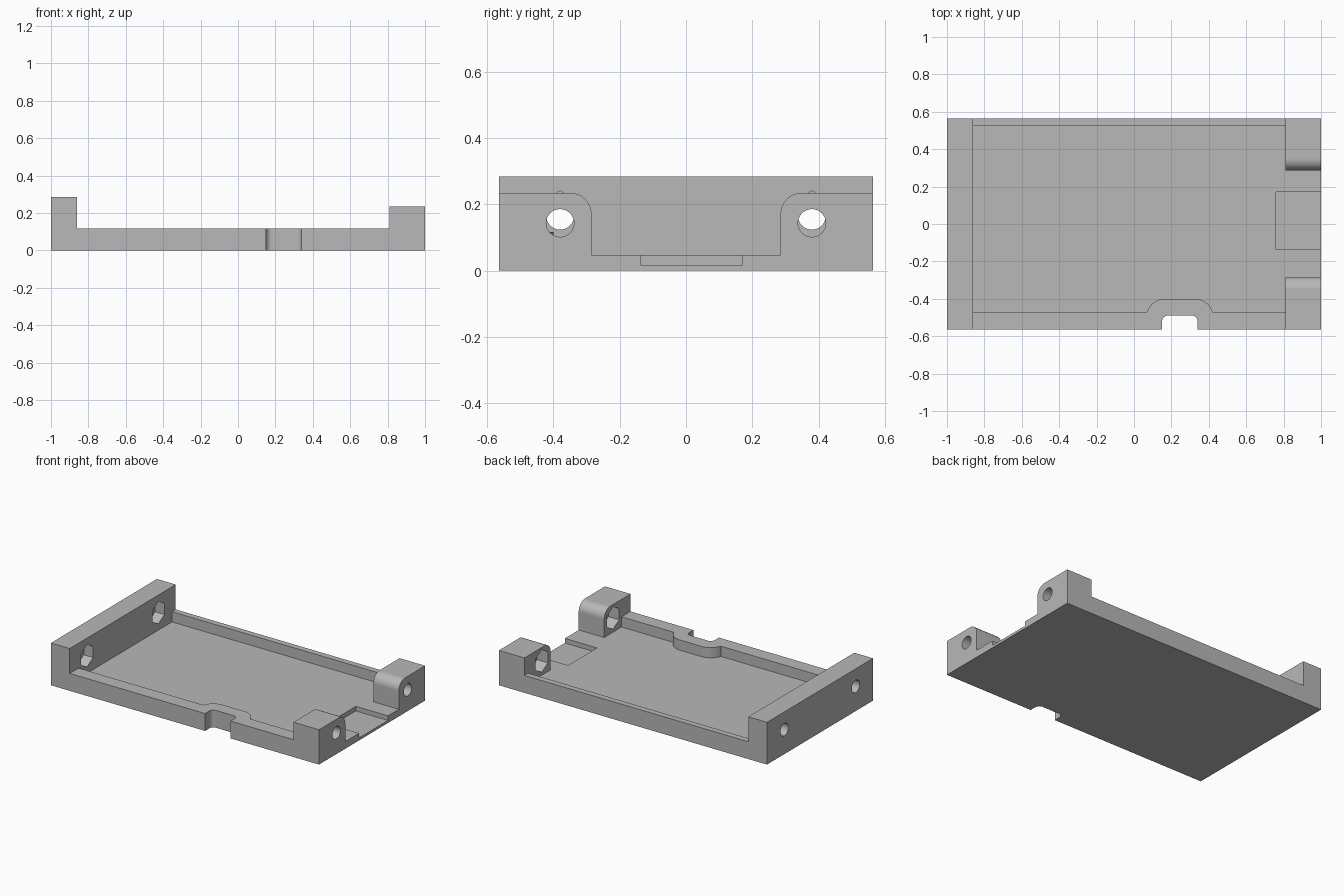
import bpy, bmesh
from math import cos, sin, pi, radians

cube = bpy.data.objects.get("Cube")
if cube:
    bpy.data.objects.remove(cube, do_unlink=True)

grey = bpy.data.materials.new("plain_grey")
colour = (0.48, 0.48, 0.48, 1)
grey.diffuse_color = colour
grey.use_nodes = True
grey.node_tree.nodes["Principled BSDF"].inputs["Base Color"].default_value = colour


def arc(cx, cy, r, start, end, steps=12):
    """Points on an arc, angles in degrees."""
    angles = [radians(start + (end - start) * i / steps) for i in range(steps + 1)]
    return [(cx + r * cos(a), cy + r * sin(a)) for a in angles]


def prism(name, points, lo, hi, axis="z"):
    """Extrude an XY profile along z, or a YZ profile along x."""
    bm = bmesh.new()
    place = (lambda a, b: (a, b, lo)) if axis == "z" else (lambda a, b: (lo, a, b))
    face = bm.faces.new([bm.verts.new(place(a, b)) for a, b in points])
    top = bmesh.ops.extrude_face_region(bm, geom=[face])["geom"]
    shift = (0, 0, hi - lo) if axis == "z" else (hi - lo, 0, 0)
    bmesh.ops.translate(bm, vec=shift, verts=[v for v in top if isinstance(v, bmesh.types.BMVert)])
    bmesh.ops.recalc_face_normals(bm, faces=bm.faces)
    mesh = bpy.data.meshes.new(name)
    bm.to_mesh(mesh)
    bm.free()
    mesh.materials.append(grey)
    obj = bpy.data.objects.new(name, mesh)
    bpy.context.collection.objects.link(obj)
    return obj


def box(name, x0, x1, y0, y1, z0, z1):
    return prism(name, [(x0, y0), (x1, y0), (x1, y1), (x0, y1)], z0, z1)


def combine(target, other, operation):
    """Apply a boolean and discard the second object."""
    mod = target.modifiers.new("combine", "BOOLEAN")
    mod.operation, mod.solver, mod.object = operation, "EXACT", other
    bpy.context.view_layer.objects.active = target
    bpy.ops.object.modifier_apply(modifier=mod.name)
    bpy.data.objects.remove(other, do_unlink=True)


W = 0.565            # half depth
WALL, BLOCK = -0.86, 0.81   # inner faces of the end wall and corner blocks
RAIL = 0.117         # side rail height

# Floor plate and tall end wall
tray = box("tray", -1, 1, -W, W, 0, 0.048)
combine(tray, box("end_wall", -1, WALL, -W, W, 0, 0.285), "UNION")

# Side rails; the front one swells inward around the cable notch
combine(tray, box("back_rail", -0.9, 0.9, 0.525, W, 0, RAIL), "UNION")
front = [(-0.9, -W), (0.9, -W), (0.9, -0.47)]
front += arc(0.325, -0.5, 0.1, 17.5, 90) + arc(0.165, -0.5, 0.1, 90, 162.5)
front += [(-0.9, -0.47)]
combine(tray, prism("front_rail", front, 0, RAIL), "UNION")

# Corner blocks with a rounded inner top edge
for s in (-1, 1):
    profile = [(W, 0), (W, 0.235)] + arc(0.35, 0.17, 0.065, 90, 180) + [(0.285, 0)]
    block = prism("corner_block", [(s * y, z) for y, z in profile], BLOCK, 1, "x")
    combine(tray, block, "UNION")

# Cable notch and connector recess
notch = [(0.15, -0.7), (0.34, -0.7)] + arc(0.31, -0.52, 0.03, 0, 90, 8)
notch += arc(0.18, -0.52, 0.03, 90, 180, 8)
combine(tray, prism("cable_notch", notch, -0.1, 0.4), "DIFFERENCE")
combine(tray, box("connector_recess", 0.76, 1.1, -0.137, 0.17, 0.017, 0.2), "DIFFERENCE")

# Screw holes with hexagonal nut pockets on the inner faces
ends = ((-1.1, -0.8, WALL - 0.07, -0.8, 0.166), (0.75, 1.1, 0.75, BLOCK + 0.08, 0.144))
for hole0, hole1, nut0, nut1, z in ends:
    for y in (-0.38, 0.38):
        hole = arc(y, z, 0.042, 0, 360, 32)[:-1]
        nut = arc(y, z, 0.075, 30, 390, 6)[:-1]
        combine(tray, prism("screw_hole", hole, hole0, hole1, "x"), "DIFFERENCE")
        combine(tray, prism("nut_pocket", nut, nut0, nut1, "x"), "DIFFERENCE")

# Clean up coplanar seams
bm = bmesh.new()
bm.from_mesh(tray.data)
bmesh.ops.remove_doubles(bm, verts=bm.verts, dist=0.0001)
bmesh.ops.dissolve_limit(bm, angle_limit=radians(0.5), verts=bm.verts, edges=bm.edges)
bm.to_mesh(tray.data)
bm.free()

# Smooth the curved surfaces, keep edges crisp
bpy.ops.object.select_all(action="DESELECT")
tray.select_set(True)
bpy.context.view_layer.objects.active = tray
bpy.ops.object.shade_smooth_by_angle(angle=radians(25))
weighted = tray.modifiers.new("even_normals", "WEIGHTED_NORMAL")
weighted.keep_sharp = True
